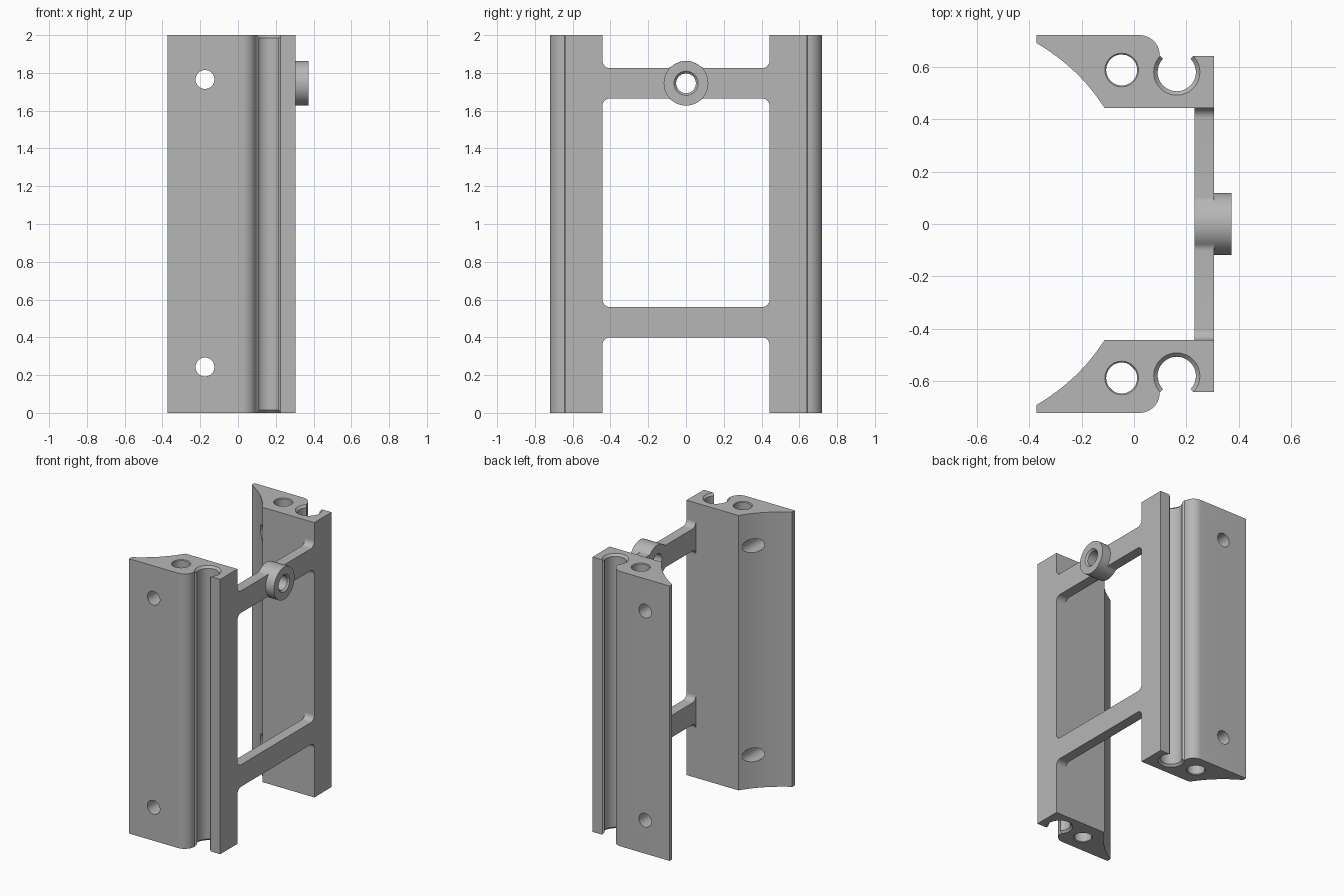
import bpy, bmesh
from math import cos, sin, pi, radians, hypot, atan2, degrees
from mathutils import Vector, Matrix

cube = bpy.data.objects.get("Cube")
if cube:
    bpy.data.objects.remove(cube, do_unlink=True)

grey = bpy.data.materials.new("plain grey")
grey.use_nodes = True
colour = (0.47, 0.47, 0.47, 1)
grey.diffuse_color = colour
grey.node_tree.nodes["Principled BSDF"].inputs["Base Color"].default_value = colour


def arc(cx, cy, r, a0, a1, n=10):
    """Points on an arc, angles in degrees."""
    angles = [radians(a0 + (a1 - a0) * i / n) for i in range(n + 1)]
    return [(cx + r * cos(a), cy + r * sin(a)) for a in angles]


def add_object(name, bm):
    bmesh.ops.recalc_face_normals(bm, faces=bm.faces)
    mesh = bpy.data.meshes.new(name)
    bm.to_mesh(mesh)
    bm.free()
    mesh.materials.append(grey)
    obj = bpy.data.objects.new(name, mesh)
    bpy.context.collection.objects.link(obj)
    return obj


def prism(name, points, along):
    """Extrude a closed outline of 3D points."""
    bm = bmesh.new()
    face = bm.faces.new([bm.verts.new(p) for p in points])
    new = bmesh.ops.extrude_face_region(bm, geom=[face])["geom"]
    bmesh.ops.translate(bm, verts=[v for v in new if isinstance(v, bmesh.types.BMVert)], vec=along)
    return add_object(name, bm)


def cutter(start, end, r0, r1=None):
    """Round cutter from start to end, tapered when r1 is given."""
    start, end = Vector(start), Vector(end)
    axis = end - start
    bm = bmesh.new()
    turn = axis.to_track_quat('Z', 'Y').to_matrix().to_4x4()
    bmesh.ops.create_cone(bm, cap_ends=True, segments=48, radius1=r0,
                          radius2=r0 if r1 is None else r1, depth=axis.length,
                          matrix=Matrix.Translation((start + end) / 2) @ turn)
    obj = add_object("cutter", bm)
    obj.hide_render = True
    return obj


def finish(obj, cutters=()):
    """Cut the holes, then smooth the round faces."""
    bpy.ops.object.select_all(action='DESELECT')
    bpy.context.view_layer.objects.active = obj
    obj.select_set(True)
    for c in cutters:
        mod = obj.modifiers.new("cut", 'BOOLEAN')
        mod.operation, mod.solver, mod.object = 'DIFFERENCE', 'EXACT', c
        bpy.ops.object.modifier_apply(modifier=mod.name)
        bpy.data.objects.remove(c, do_unlink=True)
    bpy.ops.object.shade_smooth_by_angle(angle=radians(30))


# Side rails: curved fin, rounded shoulder and open round channel
INNER = 0.442
CHANNEL = (0.163, 0.579)
BORE = (-0.047, 0.587)


def fin_curve(n=12):
    a, b = Vector((-0.112, INNER)), Vector((-0.372, 0.69))
    bulge = Vector((-0.21, 0.595))
    return [tuple(a * (1 - t) ** 2 + bulge * 2 * t * (1 - t) + b * t * t)
            for t in (i / n for i in range(n + 1))]


outline = fin_curve() + [(-0.372, 0.72)]
outline += arc(0.021, 0.643, 0.077, 90, 0)
outline += arc(*CHANNEL, 0.073, 136, 404, 32)
outline += [(0.226, 0.64), (0.305, 0.64), (0.305, INNER)]

for name, side in (("left_rail", 1), ("right_rail", -1)):
    name = "back_rail" if side > 0 else "front_rail"
    rail = prism(name, [(x, side * y, 0) for x, y in outline], (0, 0, 2))
    cuts = []
    # Long bore, with bevelled ends on bore and channel
    bx, by = BORE[0], side * BORE[1]
    cuts.append(cutter((bx, by, -0.1), (bx, by, 2.1), 0.059))
    for (cx, cy), r, depth in ((CHANNEL, 0.073, 0.015), (BORE, 0.059, 0.005)):
        for end, out in ((0, -1), (2, 1)):
            cuts.append(cutter((cx, side * cy, end - out * depth),
                               (cx, side * cy, end + out * 0.005), r, r + depth + 0.005))
    # Cross holes through the fin
    for z in (0.243, 1.765):
        cuts.append(cutter((-0.175, side * 0.3, z), (-0.175, side * 0.9, z), 0.05))
    finish(rail, cuts)

# Crossbars with filleted ends
BACK, FRONT = 0.23, 0.305
HALF, FILLET = 0.08, 0.04


def corner():
    """Upper half of a bar end, from the bar towards the rail."""
    return arc(INNER - FILLET, HALF + FILLET, FILLET, 270, 360, 8)


def bar(name, z, quarter):
    """Mirror a quarter outline into a full bar."""
    right = [(y, -h) for y, h in quarter] + [(y, h) for y, h in reversed(quarter)]
    left = [(-y, -h) for y, h in reversed(right)]
    left = [(-y, h) for y, h in reversed(right)]
    points = []
    for p in right + left:
        if not points or hypot(p[0] - points[-1][0], p[1] - points[-1][1]) > 1e-5:
            points.append(p)
    if hypot(points[0][0] - points[-1][0], points[0][1] - points[-1][1]) < 1e-5:
        points.pop()
    return prism(name, [(BACK, y, z + h) for y, h in points], (FRONT - BACK, 0, 0))


finish(bar("lower_crossbar", 0.48, corner()))

# Upper crossbar swells around the boss
BOSS_R, BOSS_Z = 0.118, 1.745
rise = HALF + FILLET
reach = ((BOSS_R + FILLET) ** 2 - rise ** 2) ** 0.5
tilt = degrees(atan2(rise, reach))
swell = arc(0, 0, BOSS_R, 90, tilt, 8) + arc(reach, rise, FILLET, 180 + tilt, 270, 8)
upper = bar("upper_crossbar", BOSS_Z, swell + corner())
finish(upper, [cutter((0.1, 0, BOSS_Z), (0.5, 0, BOSS_Z), 0.052)])

# Round boss with a bevelled hole
TIP = 0.372
boss = prism("boss", [(FRONT, y, BOSS_Z + h) for y, h in arc(0, 0, BOSS_R, 0, 360, 64)[:-1]],
             (TIP - FRONT, 0, 0))
finish(boss, [cutter((0.1, 0, BOSS_Z), (0.5, 0, BOSS_Z), 0.052),
              cutter((TIP - 0.012, 0, BOSS_Z), (TIP + 0.005, 0, BOSS_Z), 0.052, 0.069)])
